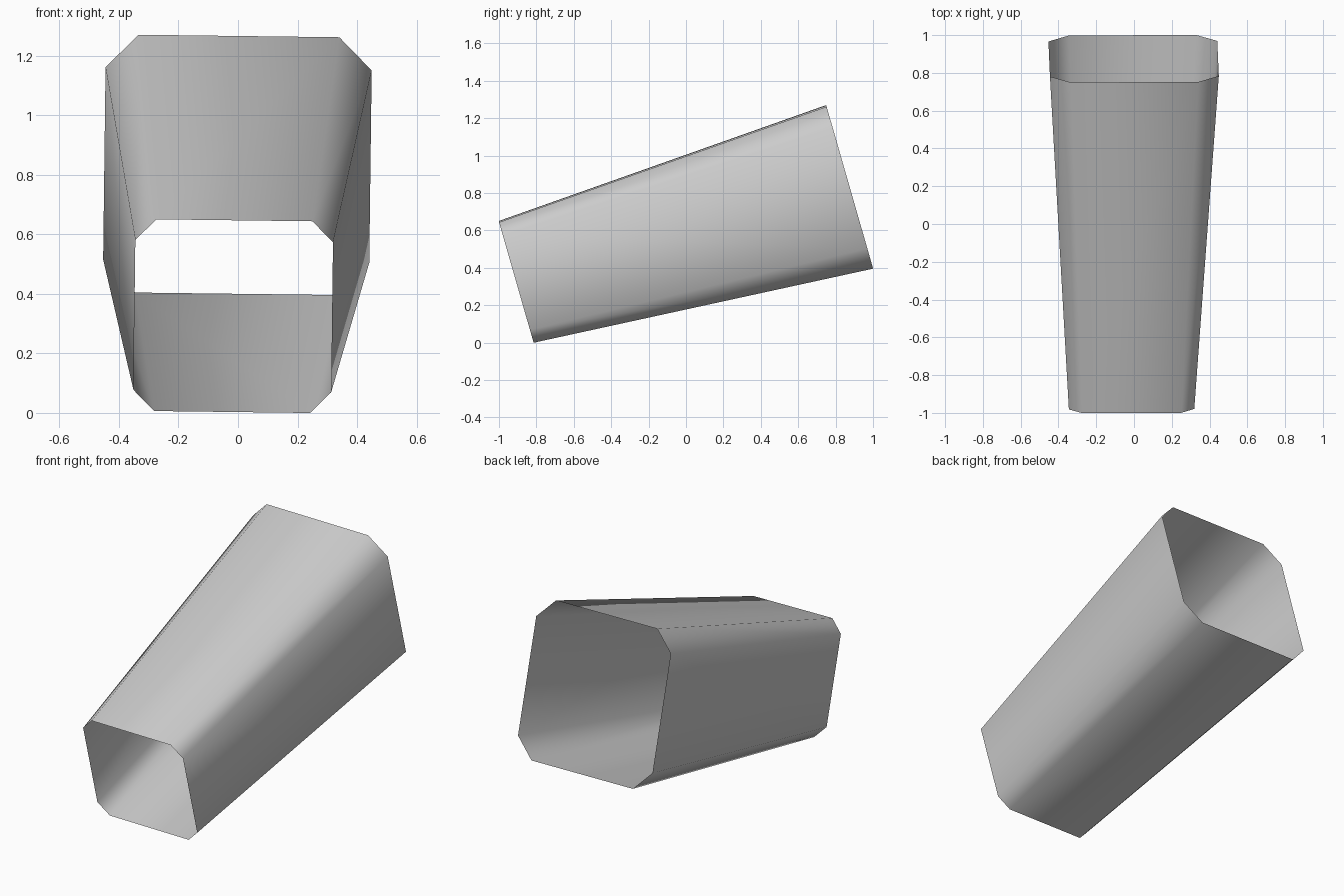
import bpy
import bmesh
import math

cube = bpy.data.objects.get("Cube")
if cube:
    bpy.data.objects.remove(cube, do_unlink=True)

grey = bpy.data.materials.new("light_grey")
grey.use_nodes = True
colour = (0.6, 0.6, 0.6, 1.0)
grey.diffuse_color = colour
grey.node_tree.nodes["Principled BSDF"].inputs["Base Color"].default_value = colour

ROLL = -0.0125   # slight twist about the tube's length
LEAN = -0.287    # both open ends lean back by the same slope


def end_ring(bm, centre, half_w, half_h, cut):
    """Octagonal ring: a rectangle with its corners cut, on a leaning plane."""
    outline = [(half_w - cut, half_h), (half_w, half_h - cut)]
    outline += [(x, -z) for x, z in reversed(outline)]
    outline += [(-x, z) for x, z in reversed(outline)]
    cx, cy, cz = centre
    c, s = math.cos(ROLL), math.sin(ROLL)
    ring = []
    for x, z in outline:
        dx, dz = x * c - z * s, x * s + z * c
        ring.append(bm.verts.new((cx + dx, cy + dz * LEAN, cz + dz)))
    return ring


# Open tapered sleeve between the small front ring and the large back ring
bm = bmesh.new()
front = end_ring(bm, (-0.016, -0.908, 0.325), 0.332, 0.322, 0.07)
back = end_ring(bm, (-0.002, 0.875, 0.833), 0.447, 0.433, 0.11)
for i in range(len(front)):
    j = (i + 1) % len(front)
    bm.faces.new((front[i], front[j], back[j], back[i])).smooth = True

# Outward normals
bm.normal_update()
middle = sum((v.co for v in bm.verts), bm.verts[:][0].co * 0) / len(bm.verts)
for face in bm.faces:
    if face.normal.dot(face.calc_center_median() - middle) < 0:
        face.normal_flip()

mesh = bpy.data.meshes.new("tapered_sleeve")
bm.to_mesh(mesh)
bm.free()
mesh.materials.append(grey)
sleeve = bpy.data.objects.new("tapered_sleeve", mesh)
bpy.context.collection.objects.link(sleeve)
